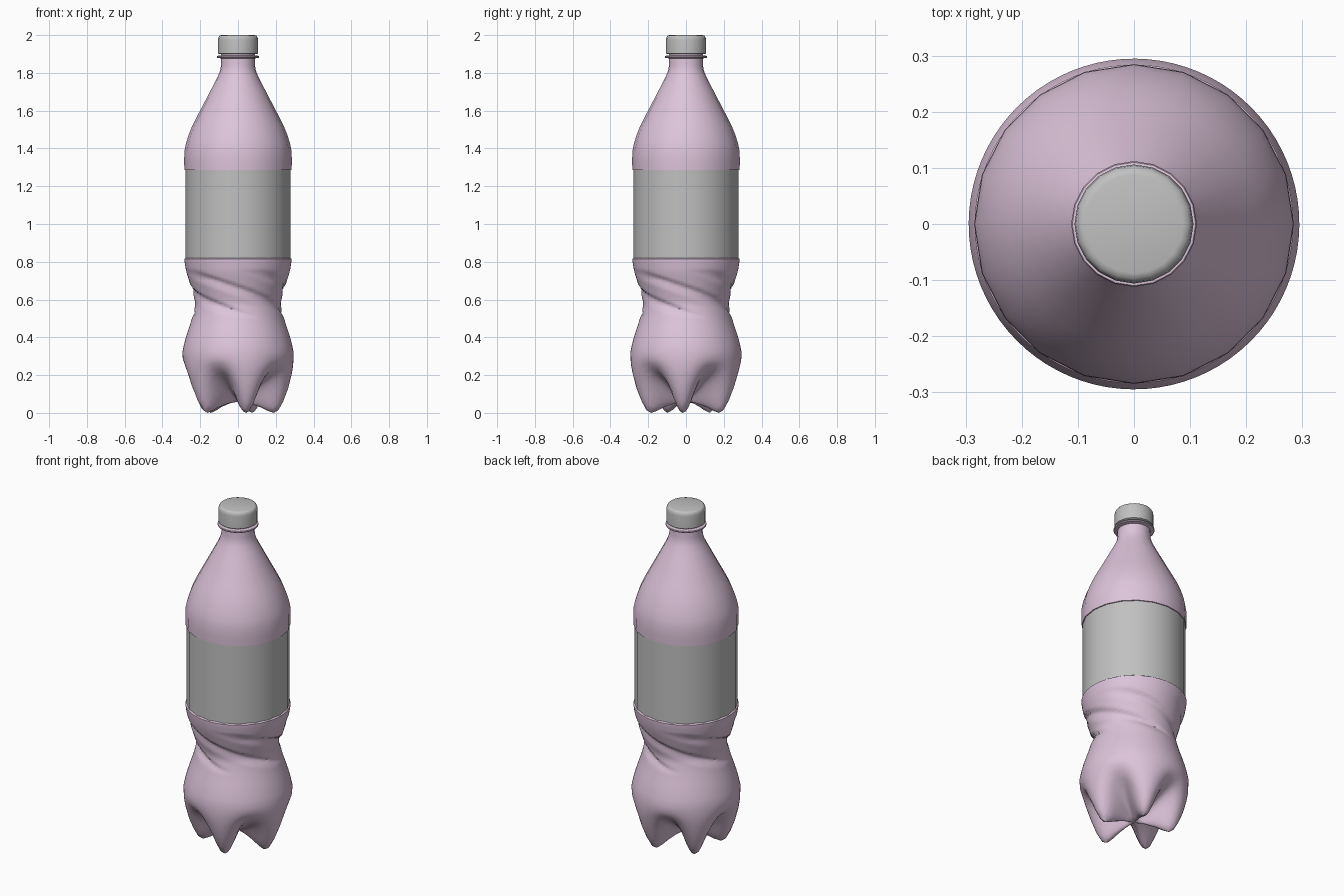
import bpy, bmesh, math

cube = bpy.data.objects.get("Cube")
if cube:
    bpy.data.objects.remove(cube, do_unlink=True)


def material(name, rgb):
    m = bpy.data.materials.new(name)
    m.use_nodes = True
    m.diffuse_color = (*rgb, 1)
    m.node_tree.nodes["Principled BSDF"].inputs["Base Color"].default_value = (*rgb, 1)
    return m


PINK = material("pale pink plastic", (0.72, 0.55, 0.70))
GREY = material("light grey", (0.53, 0.53, 0.53))


def skin(name, rings, mat, angle=35):
    """Join rings of points, listed from bottom to top, into a smooth shell."""
    bm = bmesh.new()
    loops = [[bm.verts.new(p) for p in ring] for ring in rings]
    for a, b in zip(loops, loops[1:]):
        n = len(a)
        for i in range(n):
            j = (i + 1) % n
            bm.faces.new((a[i], a[j], b[j], b[i]))
    bmesh.ops.remove_doubles(bm, verts=bm.verts, dist=1e-5)
    me = bpy.data.meshes.new(name)
    bm.to_mesh(me)
    bm.free()
    me.materials.append(mat)
    ob = bpy.data.objects.new(name, me)
    bpy.context.collection.objects.link(ob)
    bpy.ops.object.select_all(action='DESELECT')
    ob.select_set(True)
    bpy.context.view_layer.objects.active = ob
    bpy.ops.object.shade_smooth_by_angle(angle=math.radians(angle))
    return ob


def lathe(name, profile, mat, sides=20, angle=35):
    turn = [2 * math.pi * i / sides for i in range(sides)]
    return skin(name, [[(r * math.cos(t), r * math.sin(t), z) for t in turn]
                       for r, z in profile], mat, angle)


def radius_at(profile, z):
    """Smooth interpolation of a (radius, height) profile."""
    k = max(i for i in range(len(profile) - 1) if profile[i][1] <= z or i == 0)
    (r1, z1), (r2, z2) = profile[k], profile[k + 1]
    r0, z0 = profile[max(k - 1, 0)]
    r3, z3 = profile[min(k + 2, len(profile) - 1)]
    m1, m2 = (r2 - r0) / (z2 - z0), (r3 - r1) / (z3 - z1)
    t, h = (z - z1) / (z2 - z1), z2 - z1
    return ((2*t**3 - 3*t**2 + 1) * r1 + (t**3 - 2*t**2 + t) * h * m1
            + (3*t**2 - 2*t**3) * r2 + (t**3 - t**2) * h * m2)


# Lower body: five feet, bulge, and waist with four spiral grooves
SIDES = 80
FOOT_ANGLE = math.radians(-5)
foot = [(0, .06), (.06, .05), (.12, .03), (.16, .01), (.19, 0), (.215, .015),
        (.24, .06), (.265, .125), (.284, .2), (.292, .25)]
valley = [(0, .06), (.04, .08), (.08, .105), (.12, .13), (.16, .16), (.195, .185),
          (.23, .21), (.262, .235), (.282, .262), (.292, .285)]
side = [(.292, .26), (.296, .31), (.276, .40), (.250, .48), (.233, .54), (.227, .58),
        (.238, .63), (.256, .69), (.274, .75), (.283, .80), (.284, .815)]
angles = [FOOT_ANGLE + 2 * math.pi * i / SIDES for i in range(SIDES)]
rings = []
for (rf, zf), (rv, zv) in zip(foot, valley):
    ring = []
    for t in angles:
        w = (0.5 + 0.5 * math.cos(5 * (t - FOOT_ANGLE))) ** 1.3
        r, z = rv + (rf - rv) * w, zv + (zf - zv) * w
        ring.append((r * math.cos(t), r * math.sin(t), z))
    rings.append(ring)


def groove(t, z):
    """Depth of the spiral grooves, which fade out above and below the waist."""
    drop = 0.13 / (math.pi / 2)
    d = (z - 0.70 + drop * (t - math.radians(-113))) % 0.13
    if d > 0.065:
        d -= 0.13
    shape = max(0, 1 - d / 0.012) if d > 0 else max(0, 1 + d / 0.05)
    fade = max(0, min(1, (z - 0.50) / 0.05, (0.76 - z) / 0.05))
    return 0.014 * shape * fade


heights = [.32, .36, .40, .44, .47] + [.49 + .01 * i for i in range(29)] + [.79, .80, .815]
for z in heights:
    ring = []
    for t in angles:
        r = radius_at(side, z) - groove(t, z)
        ring.append((r * math.cos(t), r * math.sin(t), z))
    rings.append(ring)
rings.append([(.274 * math.cos(t), .274 * math.sin(t), .822) for t in angles])
skin("lower_body", rings, PINK, 40)

# Label band, set slightly inside the rims
lathe("label_band", [(.279, .812), (.279, 1.295)], GREY)

# Shoulder and neck
lathe("shoulder_and_neck", [
    (.274, 1.284), (.284, 1.286), (.285, 1.33), (.284, 1.385), (.276, 1.425), (.262, 1.47),
    (.244, 1.515), (.222, 1.56), (.198, 1.605), (.172, 1.655), (.146, 1.705), (.120, 1.755),
    (.103, 1.79), (.094, 1.815), (.090, 1.84), (.089, 1.93)], PINK)

# Neck collar
lathe("neck_collar", [(.088, 1.876), (.110, 1.880), (.112, 1.885), (.110, 1.890),
                      (.088, 1.893)], PINK)

# Screw cap
lathe("screw_cap", [(0, 1.899), (.100, 1.899), (.106, 1.903), (.106, 1.975), (.104, 1.988),
                    (.098, 1.997), (.088, 2.0), (0, 2.0)], GREY, angle=50)
